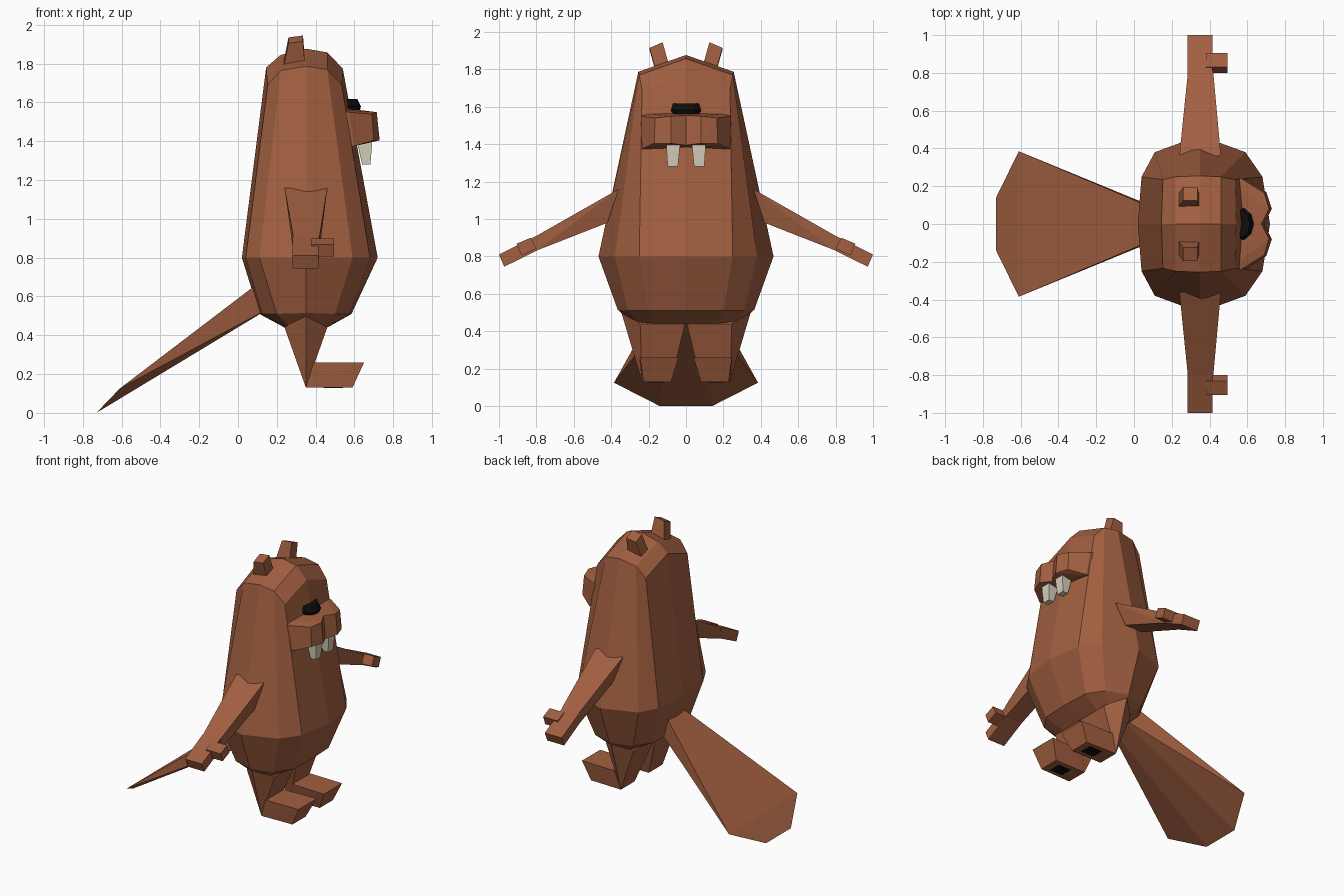
import bpy, bmesh, math
from mathutils import Vector


def material(name, rgb):
    m = bpy.data.materials.new(name)
    m.diffuse_color = (*rgb, 1)
    return m


BROWN = material("brown fur", (0.36, 0.115, 0.052))
BLACK = material("black", (0.004, 0.004, 0.004))
IVORY = material("ivory", (0.68, 0.63, 0.52))


def finish(name, bm, mat):
    bmesh.ops.recalc_face_normals(bm, faces=bm.faces)
    me = bpy.data.meshes.new(name)
    bm.to_mesh(me)
    bm.free()
    me.materials.append(mat)
    ob = bpy.data.objects.new(name, me)
    bpy.context.collection.objects.link(ob)
    return ob


def hull(name, points, mat=BROWN, pair=True):
    """Convex block through the points; pair also builds the copy at -y."""
    bm = bmesh.new()
    for s in ((1, -1) if pair else (1,)):
        vs = [bm.verts.new((x, y * s, z)) for x, y, z in points]
        r = bmesh.ops.convex_hull(bm, input=vs)
        junk = [v for v in r["geom_interior"] if isinstance(v, bmesh.types.BMVert)]
        bmesh.ops.delete(bm, geom=junk, context='VERTS')
    bmesh.ops.dissolve_limit(bm, angle_limit=0.01, verts=bm.verts, edges=bm.edges)
    return finish(name, bm, mat)


def both(points):
    return points + [(x, -y, z) for x, y, z in points]


def box(x0, x1, y0, y1, z):
    return [(x, y, z) for x in (x0, x1) for y in (y0, y1)]


# body: rings of half outlines, front to back, mirrored into 12 sides
low = [(.46, 0, .44), (.455, .17, .44), (.43, .25, .44), (.35, .28, .44),
       (.27, .25, .44), (.245, .17, .44), (.24, 0, .44)]
hip = [(.585, 0, .51), (.575, .2, .51), (.5, .31, .51), (.35, .365, .515),
       (.2, .31, .51), (.125, .2, .51), (.11, 0, .51)]
belly = [(.72, 0, .8), (.68, .25, .8), (.59, .38, .8), (.35, .468, .8),
         (.11, .38, .8), (.04, .25, .8), (.02, 0, .8)]
head = [(.54, 0, 1.775), (.535, .235, 1.69), (.46, .25, 1.77), (.35, .255, 1.787),
        (.22, .25, 1.765), (.153, .235, 1.69), (.145, 0, 1.78)]
bm = bmesh.new()
rings = []
for half in (low, hip, belly, head):
    full = half + [(x, -y, z) for x, y, z in half[-2:0:-1]]
    rings.append([bm.verts.new(p) for p in full])
for a, b in zip(rings, rings[1:]):
    for i in range(12):
        j = (i + 1) % 12
        bm.faces.new((a[i], a[j], b[j], b[i]))
bm.faces.new(rings[0])
# crown: ridge along the middle of the head
t = rings[-1]
ridge = [bm.verts.new(p) for p in ((.46, 0, 1.858), (.35, 0, 1.877), (.22, 0, 1.845))]
for k in (1, -1):
    bm.faces.new((t[0], t[k], t[2 * k], ridge[0]))
    bm.faces.new((ridge[0], t[2 * k], t[3 * k], ridge[1]))
    bm.faces.new((ridge[1], t[3 * k], t[4 * k], ridge[2]))
    bm.faces.new((ridge[2], t[4 * k], t[5 * k], t[6]))
finish("body", bm, BROWN)

# ears, leaning outward
hull("ears", [(.235, .09, 1.81), (.345, .09, 1.82), (.235, .16, 1.78), (.345, .16, 1.79),
              (.26, .125, 1.935), (.335, .125, 1.945), (.26, .195, 1.905), (.335, .195, 1.915)])

# muzzle: two lobes meeting in a notch
hull("muzzle", [(.5, 0, 1.575), (.5, .24, 1.565), (.57, .24, 1.55), (.69, .165, 1.54),
                (.715, .08, 1.55), (.675, 0, 1.555),
                (.5, 0, 1.37), (.5, .24, 1.37), (.6, .235, 1.375), (.7, .17, 1.405),
                (.73, .08, 1.405), (.69, 0, 1.395)])

# nose: low faceted dome
pts = []
for r, z in ((.8, 1.555), (1, 1.58), (.85, 1.618)):
    for i in range(10):
        a = math.tau * i / 10
        pts.append((.572 + .068 * r * math.cos(a) - (z - 1.555) * .25,
                    .085 * r * math.sin(a), z))
hull("nose", pts, BLACK, pair=False)

# front teeth
hull("teeth", box(.61, .692, .032, .105, 1.41) + box(.62, .69, .034, .104, 1.37)
     + box(.64, .682, .043, .098, 1.28), IVORY)

# arms with thumbs
hull("arms", [(.24, .36, 1.16), (.46, .36, 1.16), (.285, .42, .98), (.425, .42, .98),
              (.285, .80, .91), (.42, .80, .91), (.285, .79, .835), (.42, .79, .835)])
hull("hands", [(.282, .80, .91), (.417, .80, .91), (.285, .79, .835), (.417, .79, .835),
               (.282, 1.0, .81), (.415, 1.0, .81), (.282, .972, .745), (.415, .972, .745)])
hull("thumbs", [(x, y, z) for x in (.38, .495)
                for y, z in ((.80, .84), (.83, .9), (.905, .868), (.88, .805))])

# legs taper down to an edge at the heel
hull("legs", [(.35, .35, .515), (.46, .245, .44), (.46, .005, .44), (.24, .245, .44),
              (.24, .005, .44), (.35, .02, .5), (.35, .08, .13), (.35, .235, .13)])
hull("feet", [(.35, .08, .13), (.35, .235, .13), (.39, .05, .26), (.39, .25, .26),
              (.65, .04, .26), (.65, .245, .26), (.59, .08, .13), (.59, .228, .13)])
hull("sole_pads", box(.44, .54, .115, .2, .127) + box(.44, .54, .115, .2, .132), BLACK)

# flat tail, a wedge thinning to its tip
hull("tail", both([(.08, .09, .65), (.04, .11, .62), (.11, .08, .51), (.18, .06, .55),
                   (-.61, .385, .125), (-.73, .14, 0)]), pair=False)
